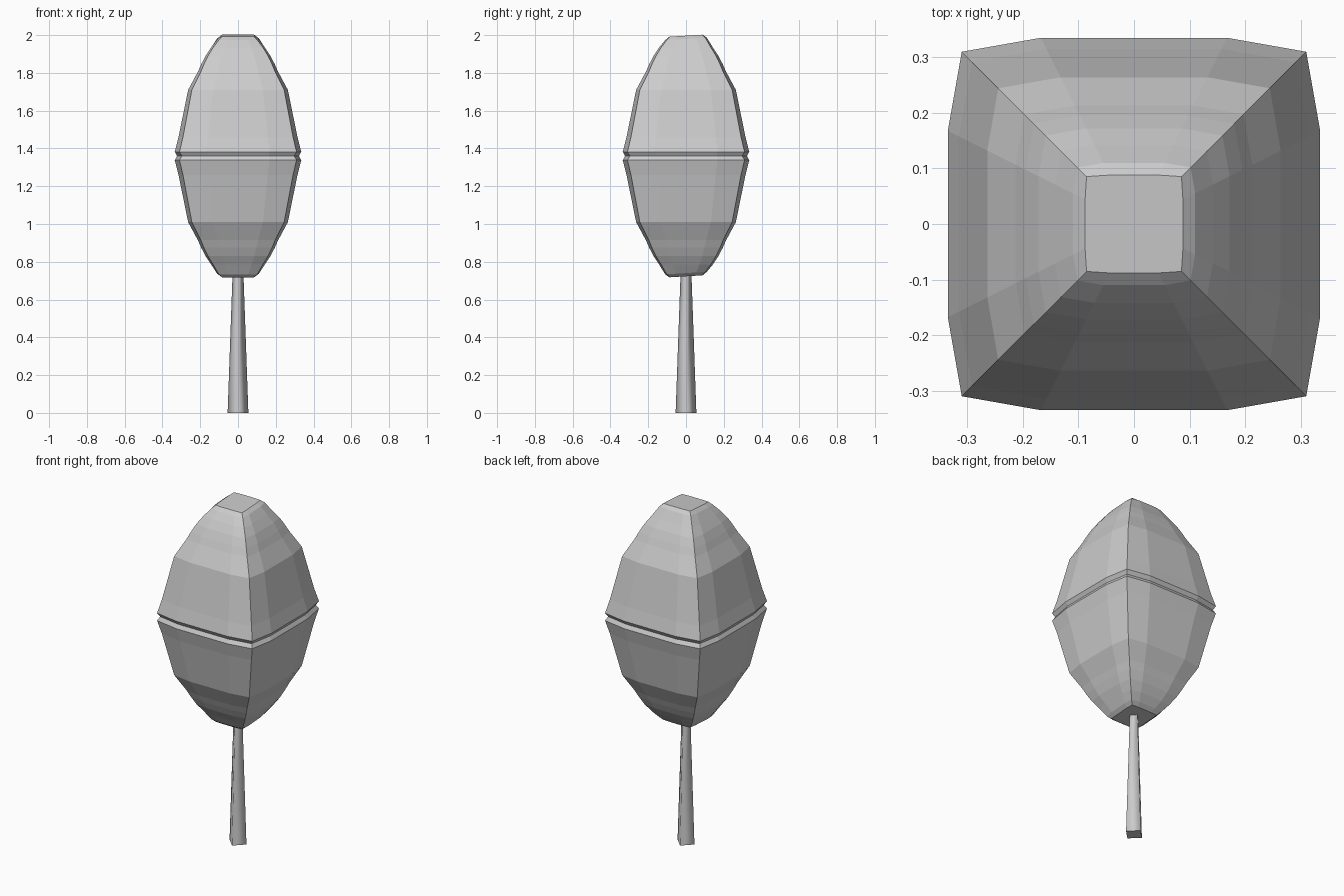
import bpy, bmesh, math

if "Cube" in bpy.data.objects:
    bpy.data.objects.remove(bpy.data.objects["Cube"])


def material(name, col):
    m = bpy.data.materials.new(name)
    m.diffuse_color = (*col, 1)
    m.use_nodes = True
    m.node_tree.nodes["Principled BSDF"].inputs["Base Color"].default_value = m.diffuse_color
    return m


def loft(name, rings, mat, smooth=False):
    """Skin closed rings of points from bottom to top and cap both ends."""
    bm = bmesh.new()
    loops = [[bm.verts.new(p) for p in ring] for ring in rings]
    n = len(loops[0])
    for a, b in zip(loops, loops[1:]):
        for i in range(n):
            j = (i + 1) % n
            f = bm.faces.new((a[i], a[j], b[j], b[i]))
            f.smooth = smooth
    bm.faces.new(loops[0][::-1])
    bm.faces.new(loops[-1])
    bmesh.ops.recalc_face_normals(bm, faces=bm.faces[:])
    me = bpy.data.meshes.new(name)
    bm.to_mesh(me)
    bm.free()
    me.materials.append(mat)
    ob = bpy.data.objects.new(name, me)
    bpy.context.collection.objects.link(ob)
    return ob


grey = material("light grey", (0.6, 0.6, 0.6))

# Crown: bulged square rings, mirrored above and below the middle notch
MID = 1.36
half = [(0.0, 0.322), (0.022, 0.335), (0.10, 0.315), (0.35, 0.264),
        (0.445, 0.213), (0.485, 0.195), (0.53, 0.172), (0.575, 0.142),
        (0.62, 0.11), (0.637, 0.088)]
profile = [(MID - d, w) for d, w in reversed(half)] + [(MID + d, w) for d, w in half[1:]]


def crown_ring(z, w):
    c = w * (0.97 if w < 0.1 else 0.925)      # corners pulled in
    side = [(-c, -c), (-w / 2, -w), (w / 2, -w)]
    pts = []
    for k in range(4):
        co, si = round(math.cos(k * math.pi / 2)), round(math.sin(k * math.pi / 2))
        pts += [(x * co - y * si, x * si + y * co) for x, y in side]
    tilt = 0.06 if abs(z - MID) > 0.6 else 0   # slightly slanted ends
    return [(x, y, z + tilt * y) for x, y in pts]


loft("crown", [crown_ring(z, w) for z, w in profile], grey)

# Trunk: tapered four-sided post with its corners on the axes
trunk = [[(r * math.cos(k * math.pi / 2), r * math.sin(k * math.pi / 2), z)
          for k in range(4)] for z, r in [(0, 0.055), (0.76, 0.028)]]
loft("trunk", trunk, grey, smooth=True)
